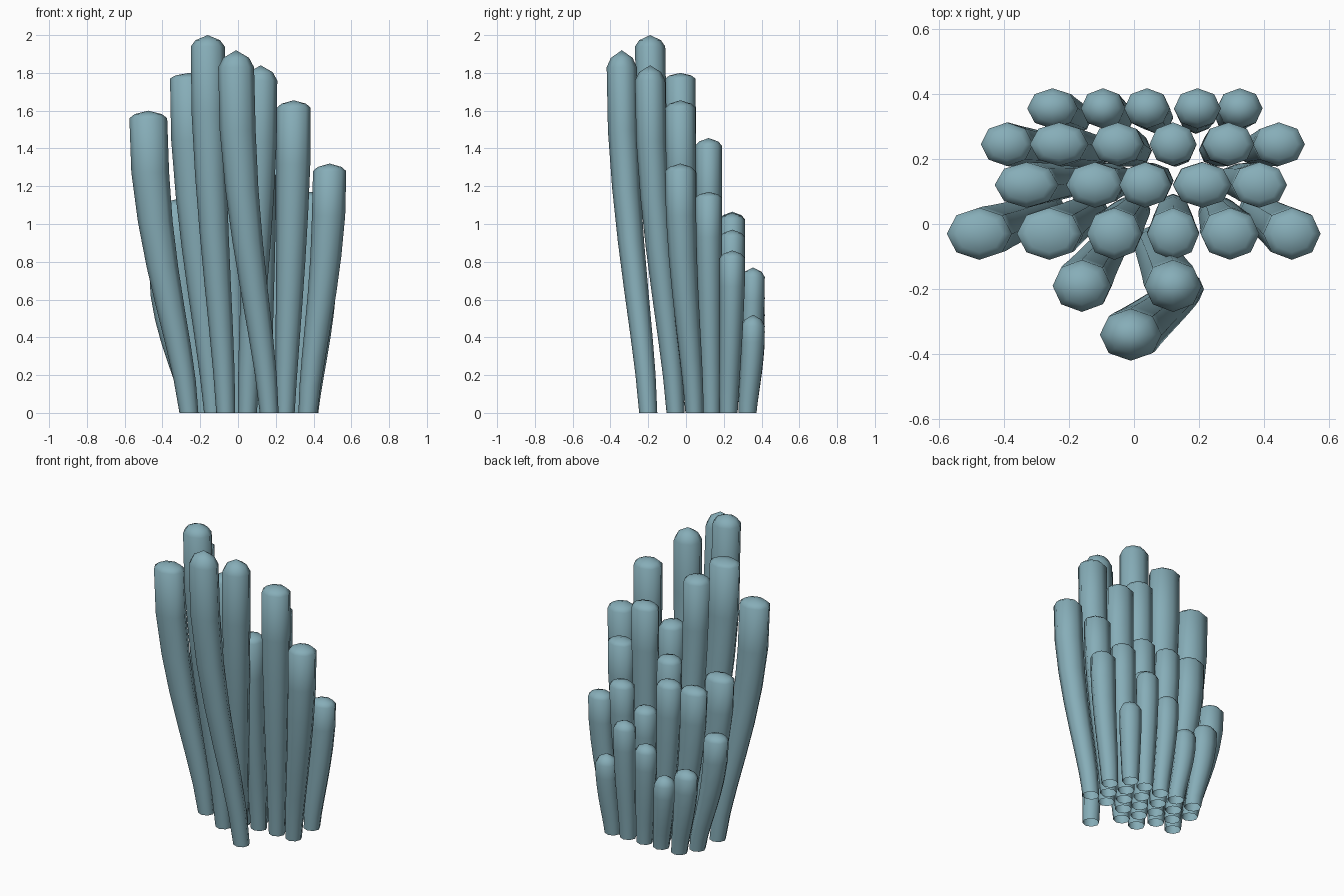
import bpy, bmesh, math
from mathutils import Vector

SIDES = 8

# Rows from front to back: base y, top y, depth radius, then tubes as
# (base x, top x, height, width radius, cap height)
ROWS = [
    (-0.20, -0.34, 0.080, [(0.165, -0.01, 1.92, 0.095, 0.09)]),
    (-0.055, -0.19, 0.080, [(-0.065, -0.16, 2.00, 0.09, 0.06),
                            (0.05, 0.12, 1.84, 0.088, 0.08)]),
    (0.045, -0.03, 0.080, [(-0.26, -0.475, 1.60, 0.10, 0.04),
                           (-0.13, -0.26, 1.80, 0.10, 0.03),
                           (0.0, -0.06, 1.64, 0.085, 0.04),
                           (0.12, 0.12, 1.30, 0.08, 0.04),
                           (0.25, 0.295, 1.655, 0.09, 0.04),
                           (0.37, 0.485, 1.32, 0.088, 0.04)]),
    (0.135, 0.12, 0.070, [(-0.18, -0.33, 1.13, 0.098, 0.04),
                          (-0.05, -0.12, 0.97, 0.088, 0.04),
                          (0.07, 0.035, 1.15, 0.08, 0.04),
                          (0.19, 0.21, 1.455, 0.09, 0.04),
                          (0.31, 0.385, 1.17, 0.085, 0.03)]),
    (0.225, 0.245, 0.067, [(-0.24, -0.39, 0.80, 0.08, 0.04),
                           (-0.115, -0.23, 1.065, 0.09, 0.04),
                           (0.005, -0.05, 1.06, 0.08, 0.04),
                           (0.13, 0.12, 0.845, 0.072, 0.04),
                           (0.25, 0.29, 0.97, 0.08, 0.04),
                           (0.375, 0.445, 0.86, 0.08, 0.04)]),
    (0.325, 0.355, 0.062, [(-0.18, -0.25, 0.57, 0.078, 0.05),
                           (-0.05, -0.095, 0.49, 0.068, 0.06),
                           (0.07, 0.04, 0.66, 0.07, 0.05),
                           (0.19, 0.195, 0.77, 0.072, 0.05),
                           (0.30, 0.325, 0.52, 0.07, 0.06)]),
]


def bezier(a, b, c, d, t):
    u = 1 - t
    return a * u**3 + b * 3 * u * u * t + c * 3 * u * t * t + d * t**3


def tube(name, base, top, rx, ry, cap):
    """Open-bottomed flaring tube that swerves from base to a domed tip."""
    shoulder = Vector((top.x, top.y, top.z - cap))
    h = shoulder.z
    p1 = base.lerp(shoulder, 0.15)
    p1.z = 0.25 * h
    p2 = Vector((top.x, top.y, 0.55 * h))
    bm = bmesh.new()

    def ring(c, a, b):
        return [bm.verts.new((c.x + a * math.cos(2 * math.pi * i / SIDES),
                              c.y + b * math.sin(2 * math.pi * i / SIDES), c.z))
                for i in range(SIDES)]

    rings = []
    for k in range(8):
        t = k / 7
        f = min(1, t / 0.85)
        c = bezier(base, p1, p2, shoulder, t)
        rings.append(ring(c, 0.05 + (rx - 0.05) * f, 0.048 + (ry - 0.048) * f))
    # rounded tip
    rings.append(ring(shoulder + Vector((0, 0, cap * 0.55)), rx * 0.72, ry * 0.72))
    tip = bm.verts.new(top)
    for lo, hi in zip(rings, rings[1:]):
        for i in range(SIDES):
            j = (i + 1) % SIDES
            bm.faces.new((lo[i], lo[j], hi[j], hi[i]))
    for i in range(SIDES):
        bm.faces.new((rings[-1][i], rings[-1][(i + 1) % SIDES], tip))
    for f in bm.faces:
        f.smooth = True
    me = bpy.data.meshes.new(name)
    bm.to_mesh(me)
    bm.free()
    ob = bpy.data.objects.new(name, me)
    bpy.context.collection.objects.link(ob)
    return ob


mat = bpy.data.materials.new("blue_grey")
mat.diffuse_color = (0.24, 0.42, 0.48, 1)

for r, (by, ty, ry, tubes) in enumerate(ROWS, 1):
    for n, (bx, tx, h, rx, cap) in enumerate(tubes, 1):
        ob = tube(f"tube_row{r}_{n}", Vector((bx, by, 0)), Vector((tx, ty, h)), rx, ry, cap)
        ob.data.materials.append(mat)
